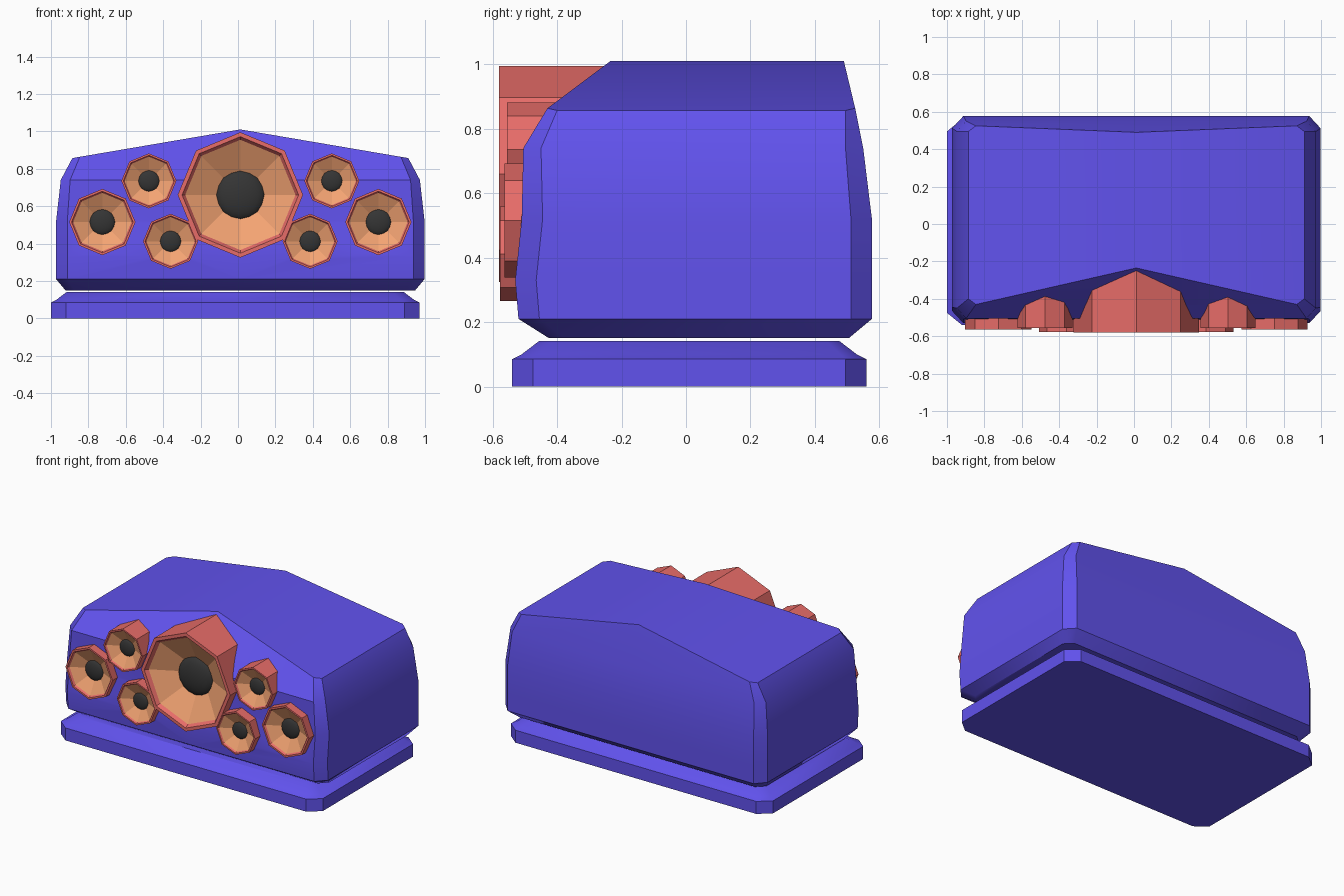
import bpy, bmesh
from math import cos, sin, pi

if "Cube" in bpy.data.objects:
    bpy.data.objects.remove(bpy.data.objects["Cube"])


def material(name, rgb):
    m = bpy.data.materials.new(name)
    m.diffuse_color = (*rgb, 1)
    m.use_nodes = True
    m.node_tree.nodes["Principled BSDF"].inputs["Base Color"].default_value = m.diffuse_color
    return m


BLUE = material("blue_paint", (0.12, 0.085, 0.85))
RED = material("red_plastic", (0.80, 0.15, 0.14))
ORANGE = material("orange_cone", (0.90, 0.37, 0.17))
DARK = material("dark_rubber", (0.035, 0.035, 0.035))


def finish(bm, name, mats):
    bmesh.ops.recalc_face_normals(bm, faces=bm.faces)
    me = bpy.data.meshes.new(name)
    bm.to_mesh(me)
    bm.free()
    for m in mats:
        me.materials.append(m)
    ob = bpy.data.objects.new(name, me)
    bpy.context.collection.objects.link(ob)
    return ob


def activate(ob):
    bpy.ops.object.select_all(action='DESELECT')
    ob.select_set(True)
    bpy.context.view_layer.objects.active = ob


def loft(bm, rings, mat_ids=None):
    """Bridge successive rings with quads; returns the vertex rings."""
    vr = [[bm.verts.new(p) for p in r] for r in rings]
    n = len(vr[0])
    for k, (a, b) in enumerate(zip(vr, vr[1:])):
        for i in range(n):
            j = (i + 1) % n
            f = bm.faces.new((a[i], a[j], b[j], b[i]))
            f.material_index = mat_ids[k] if mat_ids else 0
    return vr


def box_ring(cx, hw, yf, yb, z, cut, peak=None):
    """Chamfered rectangle with mid points; peak = (front y, back y, z) of the ridge."""
    a, b = cut
    pf, pb, pz = peak or (yf, yb, z)
    pts = [(0, pf, pz), (hw - a, yf, None), (hw, yf + b, None), (hw, yb - b, None),
           (hw - a, yb, None), (0, pb, pz), (a - hw, yb, None), (-hw, yb - b, None),
           (-hw, yf + b, None), (a - hw, yf, None)]
    return [(cx + x, y, pz - (pz - z) * abs(x) / hw if zz is None else zz) for x, y, zz in pts]


def boxy(name, rings):
    bm = bmesh.new()
    vr = loft(bm, rings)
    bm.faces.new(vr[0])
    t = vr[-1]
    bm.faces.new(t[0:6])             # right half of the top
    bm.faces.new(t[5:] + t[:1])      # left half of the top
    return finish(bm, name, [BLUE])


def octagon(x, z, r, y):
    return [(x + r * cos(k * pi / 4), y, z + r * sin(k * pi / 4)) for k in range(8)]


# plinth under the cabinet
CB = -0.015
base = boxy("base", [
    box_ring(CB, 0.985, -0.54, 0.56, 0.0, (0.08, 0.065)),
    box_ring(CB, 0.985, -0.54, 0.56, 0.085, (0.08, 0.065)),
    box_ring(CB, 0.955, -0.51, 0.53, 0.10, (0.07, 0.05)),
    box_ring(CB, 0.90, -0.455, 0.475, 0.142, (0.06, 0.04))])

# cabinet with a ridged roof
CX = 0.0125
body = boxy("cabinet", [
    box_ring(CX, 0.935, -0.425, 0.505, 0.15, (0.05, 0.05)),
    box_ring(CX, 0.985, -0.52, 0.577, 0.21, (0.06, 0.065)),
    box_ring(CX, 0.985, -0.53, 0.577, 0.33, (0.06, 0.065)),
    box_ring(CX, 0.985, -0.51, 0.577, 0.52, (0.06, 0.065)),
    box_ring(CX, 0.96, -0.505, 0.55, 0.74, (0.05, 0.055)),
    box_ring(CX, 0.898, -0.43, 0.525, 0.857, (0.04, 0.03), (-0.235, 0.49, 1.01))])

# speakers: name, x offset, z, radius, front y, back y
specs = [("main_speaker", 0, 0.66, 0.335, -0.58, -0.15)]
for side, s in (("left", -1), ("right", 1)):
    specs += [(side + "_upper_speaker", s * 0.489, 0.735, 0.147, -0.556, -0.30),
              (side + "_outer_speaker", s * 0.738, 0.515, 0.177, -0.564, -0.40),
              (side + "_lower_speaker", s * 0.373, 0.412, 0.147, -0.577, -0.40)]

cut = bmesh.new()
for name, dx, z, r, yf, yb in specs:
    x = CX + dx
    floor = yf + 0.35 * r
    # octagonal housing with a stepped rim and cone
    bm = bmesh.new()
    vr = loft(bm, [octagon(x, z, r, yb), octagon(x, z, r, yf),
                   octagon(x, z, 0.93 * r, yf), octagon(x, z, 0.88 * r, yf + 0.07 * r),
                   octagon(x, z, 0.34 * r, floor)], [0, 0, 0, 1])
    bm.faces.new(vr[0])
    bm.faces.new(vr[-1]).material_index = 1
    finish(bm, name, [RED, ORANGE])
    # centre dome
    bpy.ops.mesh.primitive_uv_sphere_add(segments=16, ring_count=8, radius=1,
                                         location=(x, floor, z), rotation=(pi / 2, 0, 0))
    dome = bpy.context.object
    dome.name = name + "_dome"
    dome.scale = (0.395 * r, 0.395 * r, 0.14 * r)
    dome.data.materials.append(DARK)
    bpy.ops.object.shade_smooth()
    # matching hole in the cabinet front
    cr = loft(cut, [octagon(x, z, 0.92 * r, -0.7), octagon(x, z, 0.92 * r, floor + 0.03)])
    cut.faces.new(cr[0])
    cut.faces.new(cr[1])

cutter = finish(cut, "speaker_hole_cutter", [BLUE])
cutter.hide_render = True
mod = body.modifiers.new("speaker_holes", 'BOOLEAN')
mod.operation = 'DIFFERENCE'
mod.solver = 'EXACT'
mod.object = cutter
activate(body)
bpy.ops.object.modifier_apply(modifier=mod.name)
bpy.data.objects.remove(cutter)

for ob in (body, base):
    activate(ob)
    bpy.ops.object.shade_smooth_by_angle(angle=0.6)
